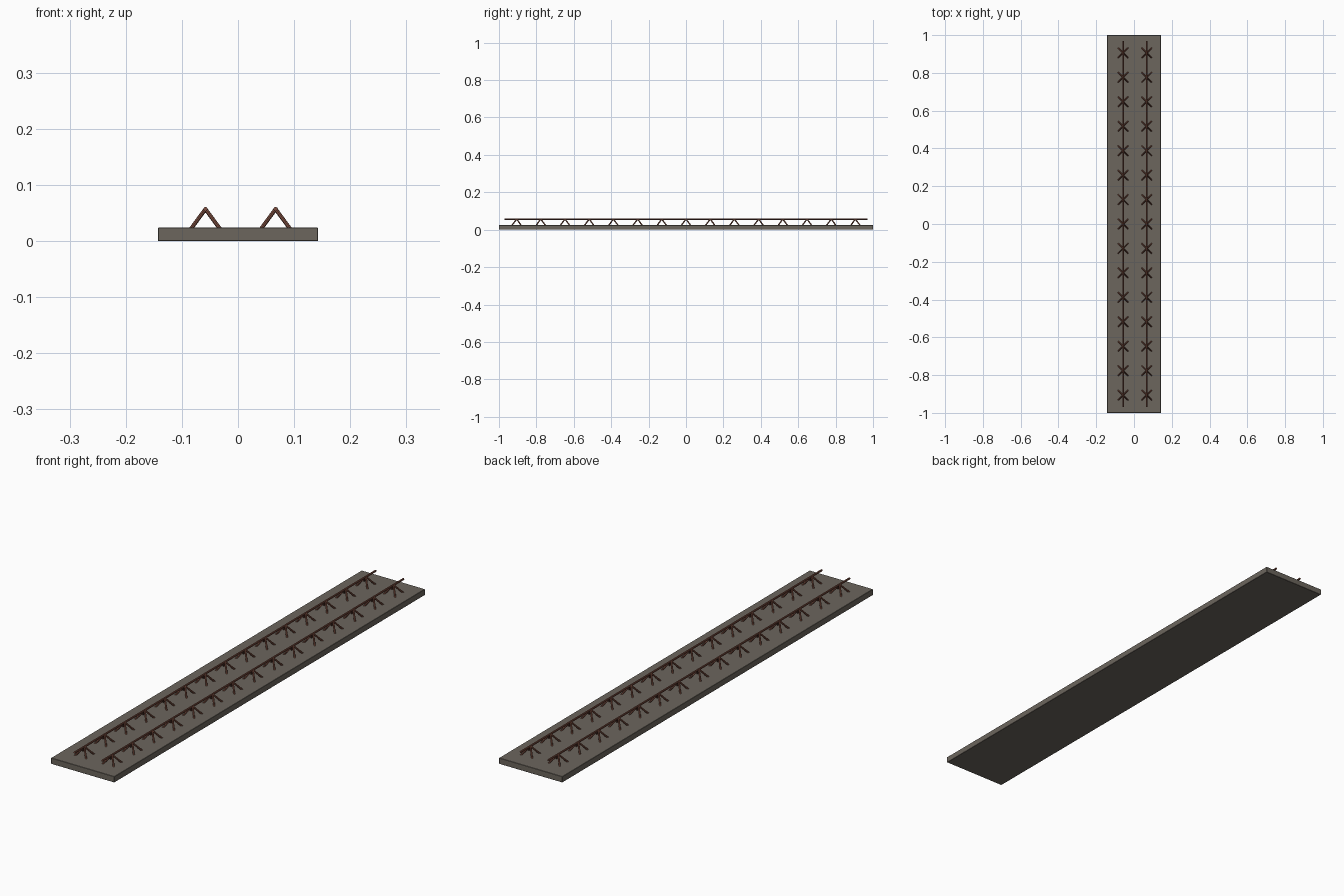
import bpy
from mathutils import Vector

if "Cube" in bpy.data.objects:
    bpy.data.objects.remove(bpy.data.objects["Cube"])


def material(name, rgb):
    m = bpy.data.materials.new(name)
    m.diffuse_color = (*rgb, 1)
    m.use_nodes = True
    m.node_tree.nodes["Principled BSDF"].inputs["Base Color"].default_value = m.diffuse_color
    return m


concrete = material("concrete", (0.15, 0.132, 0.11))
rust = material("rusty_steel", (0.2, 0.075, 0.05))


def rod(name, a, b, radius, sides=8):
    a, b = Vector(a), Vector(b)
    d = b - a
    bpy.ops.mesh.primitive_cylinder_add(vertices=sides, radius=radius, depth=d.length,
                                        location=(a + b) / 2)
    o = bpy.context.object
    o.name = name
    o.rotation_mode = 'QUATERNION'
    o.rotation_quaternion = d.to_track_quat('Z', 'Y')
    o.data.materials.append(rust)
    bpy.ops.object.shade_smooth_by_angle()
    return o


# Slab with slightly worn edges
bpy.ops.mesh.primitive_cube_add(size=1, location=(0, 0, 0.0122))
slab = bpy.context.object
slab.name = "slab"
slab.scale = (0.285, 2, 0.0244)
bpy.ops.object.transform_apply(location=False, rotation=False, scale=True)
slab.data.materials.append(concrete)
bevel = slab.modifiers.new("edge_bevel", 'BEVEL')
bevel.width = 0.001
bevel.segments = 1

# Two long bars, each carried by fifteen four-legged supports
BAR_Z, COUNT, STEP = 0.057, 15, 0.1294
for x in (-0.058, 0.067):
    rod("long_bar", (x, -0.97, BAR_Z), (x, 0.97, BAR_Z), 0.004)

    # One support, whose mesh is shared by the copies
    legs = [rod("support_leg", (x, 0, BAR_Z), (x + sx * 0.0265, sy * 0.0265, 0.021), 0.0036)
            for sx in (-1, 1) for sy in (-1, 1)]
    for i in range(COUNT):
        k = i - COUNT // 2
        if k == 0:
            continue
        for leg in legs:
            c = leg.copy()
            c.location.y += k * STEP
            bpy.context.collection.objects.link(c)
